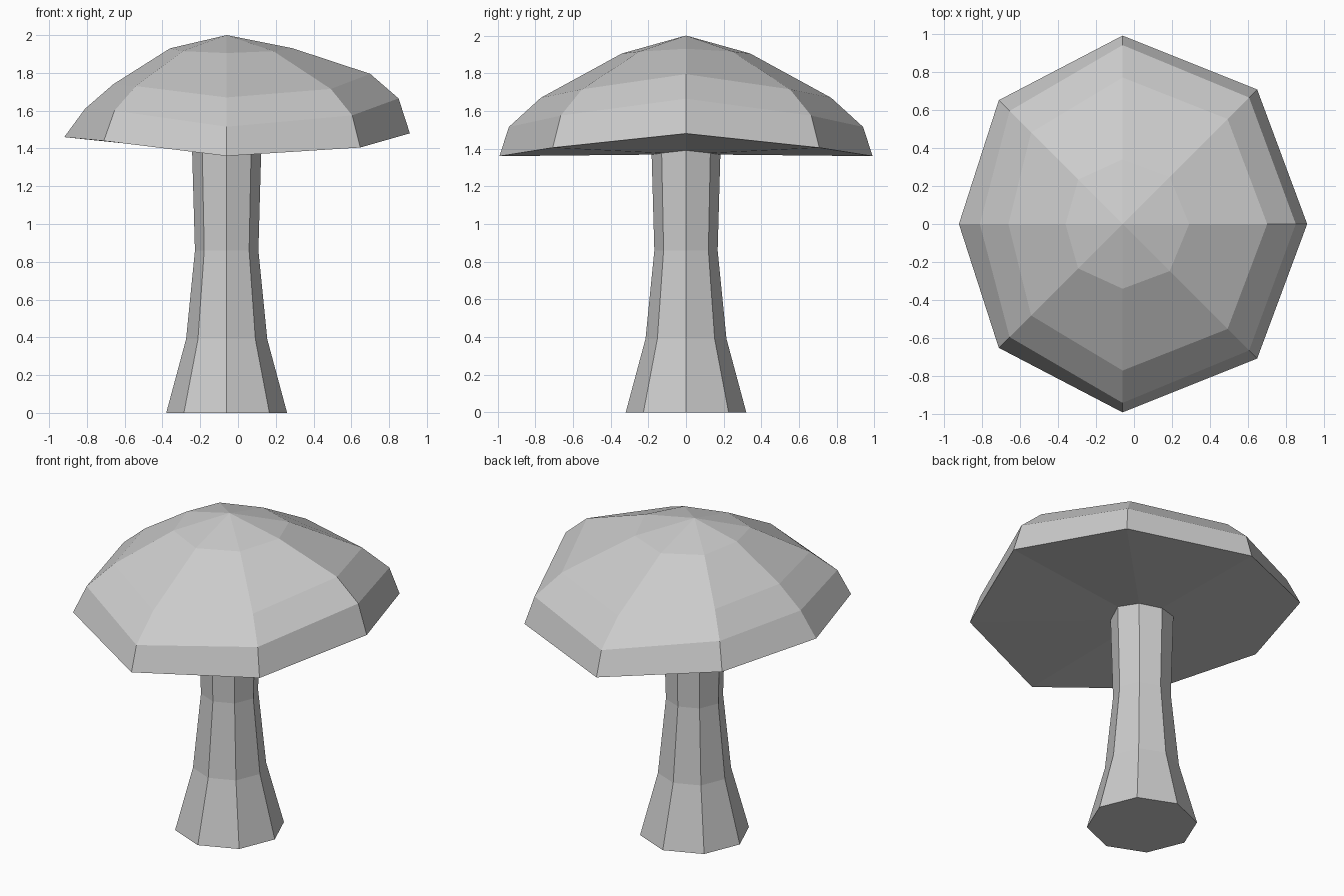
import bpy
import bmesh
from math import cos, sin, pi

default_cube = bpy.data.objects.get("Cube")
if default_cube:
    bpy.data.objects.remove(default_cube, do_unlink=True)

SIDES = 8
AXIS_X = -0.06

grey = bpy.data.materials.new("plain grey")
grey.use_nodes = True
colour = (0.6, 0.6, 0.6, 1)
grey.diffuse_color = colour
grey.node_tree.nodes["Principled BSDF"].inputs["Base Color"].default_value = colour


def add_ring(bm, radii, heights):
    """One octagonal ring; values run from the left side to the right side and mirror in y."""
    ring = []
    for i in range(SIDES):
        k = min(i, SIDES - i)
        angle = 2 * pi * i / SIDES
        ring.append(bm.verts.new((AXIS_X + radii[k] * cos(angle), radii[k] * sin(angle), heights[k])))
    return ring


def bridge(bm, lower, upper):
    for i in range(SIDES):
        j = (i + 1) % SIDES
        bm.faces.new((lower[i], lower[j], upper[j], upper[i]))


def fan(bm, ring, height):
    tip = bm.verts.new((AXIS_X, 0, height))
    for i in range(SIDES):
        bm.faces.new((ring[i], ring[(i + 1) % SIDES], tip))


def finish(bm, name):
    bmesh.ops.recalc_face_normals(bm, faces=bm.faces)
    mesh = bpy.data.meshes.new(name)
    bm.to_mesh(mesh)
    bm.free()
    mesh.materials.append(grey)
    obj = bpy.data.objects.new(name, mesh)
    bpy.context.collection.objects.link(obj)
    return obj


# Cap: lopsided faceted dome with a closed underside
cap_rings = [
    ((0.97, 1.0, 0.99, 0.92, 0.86), (1.48, 1.405, 1.36, 1.44, 1.46)),
    ((0.91, 0.94, 0.94, 0.84, 0.75), (1.665, 1.575, 1.515, 1.6, 1.61)),
    ((0.76, 0.78, 0.77, 0.68, 0.6), (1.795, 1.715, 1.67, 1.73, 1.74)),
    ((0.35, 0.35, 0.34, 0.33, 0.3), (1.93, 1.915, 1.905, 1.915, 1.93)),
]
bm = bmesh.new()
rings = [add_ring(bm, radii, heights) for radii, heights in cap_rings]
for lower, upper in zip(rings, rings[1:]):
    bridge(bm, lower, upper)
fan(bm, rings[-1], 2.0)
fan(bm, rings[0], 1.37)
finish(bm, "mushroom_cap")

# Stem: waisted octagonal column flaring at the foot
stem_profile = [(0.32, 0), (0.215, 0.39), (0.168, 0.86), (0.183, 1.39)]
bm = bmesh.new()
rings = [add_ring(bm, [r] * SIDES, [z] * SIDES) for r, z in stem_profile]
for lower, upper in zip(rings, rings[1:]):
    bridge(bm, lower, upper)
bm.faces.new(rings[0])
bm.faces.new(rings[-1])
finish(bm, "mushroom_stem")
